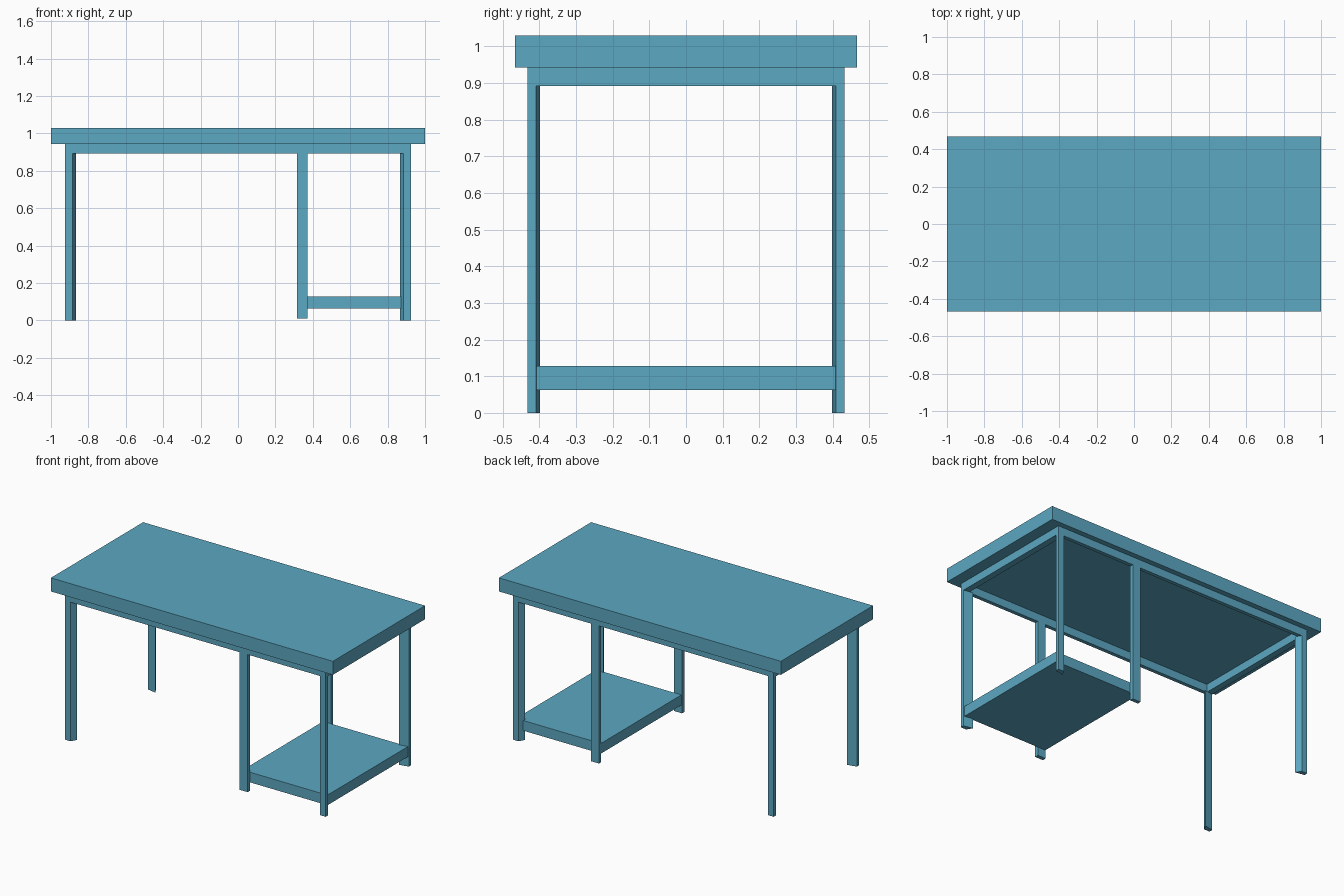
import bpy
import bmesh

cube = bpy.data.objects.get("Cube")
if cube:
    bpy.data.objects.remove(cube, do_unlink=True)

# Single painted finish
BLUE = (0.107, 0.392, 0.539, 1.0)
paint = bpy.data.materials.new("dusty_blue_paint")
paint.use_nodes = True
paint.diffuse_color = BLUE
paint.node_tree.nodes["Principled BSDF"].inputs["Base Color"].default_value = BLUE


def finish(name, bm):
    bmesh.ops.recalc_face_normals(bm, faces=bm.faces[:])
    mesh = bpy.data.meshes.new(name)
    bm.to_mesh(mesh)
    bm.free()
    mesh.materials.append(paint)
    obj = bpy.data.objects.new(name, mesh)
    bpy.context.collection.objects.link(obj)
    return obj


def prism(name, outline, z0, z1):
    """Extrude a flat outline from z0 up to z1."""
    bm = bmesh.new()
    base = bm.faces.new([bm.verts.new((x, y, z0)) for x, y in outline])
    top = bmesh.ops.extrude_face_region(bm, geom=[base])["geom"]
    verts = [v for v in top if isinstance(v, bmesh.types.BMVert)]
    bmesh.ops.translate(bm, verts=verts, vec=(0, 0, z1 - z0))
    return finish(name, bm)


def slab(name, x0, x1, y0, y1, z0, z1):
    return prism(name, [(x0, y0), (x1, y0), (x1, y1), (x0, y1)], z0, z1)


# Main sizes
OUT_X, OUT_Y = 0.925, 0.433
IN_X, IN_Y = 0.885, 0.409
APRON_Z, TOP_Z = 0.892, 0.943

# Tabletop
slab("tabletop", -1, 1, -0.467, 0.467, TOP_Z, 1.03)

# Apron frame: long rails front and back, short rails between them
for side, s in (("front", -1), ("back", 1)):
    y0, y1 = sorted((s * IN_Y, s * OUT_Y))
    slab(side + "_apron", -OUT_X, OUT_X, y0, y1, APRON_Z, TOP_Z)
for side, s in (("right", -1), ("left", 1)):
    x0, x1 = sorted((s * IN_X, s * OUT_X))
    slab(side + "_apron", x0, x1, -IN_Y, IN_Y, APRON_Z, TOP_Z)

# Kite-section corner legs, mirrored into each corner
kite = [(OUT_X, OUT_Y), (IN_X, OUT_Y), (0.865, 0.398), (OUT_X, IN_Y)]
for depth, sy in (("front", -1), ("back", 1)):
    for side, sx in (("right", -1), ("left", 1)):
        prism(f"{depth}_{side}_leg", [(sx * x, sy * y) for x, y in kite], 0, APRON_Z)

# Flat middle posts holding the shelf
for depth, s in (("front", -1), ("back", 1)):
    y0, y1 = sorted((s * IN_Y, s * OUT_Y))
    slab(depth + "_middle_post", 0.315, 0.372, y0, y1, 0.01, APRON_Z)

# Low shelf
slab("lower_shelf", 0.318, 0.92, -0.408, 0.408, 0.063, 0.128)
